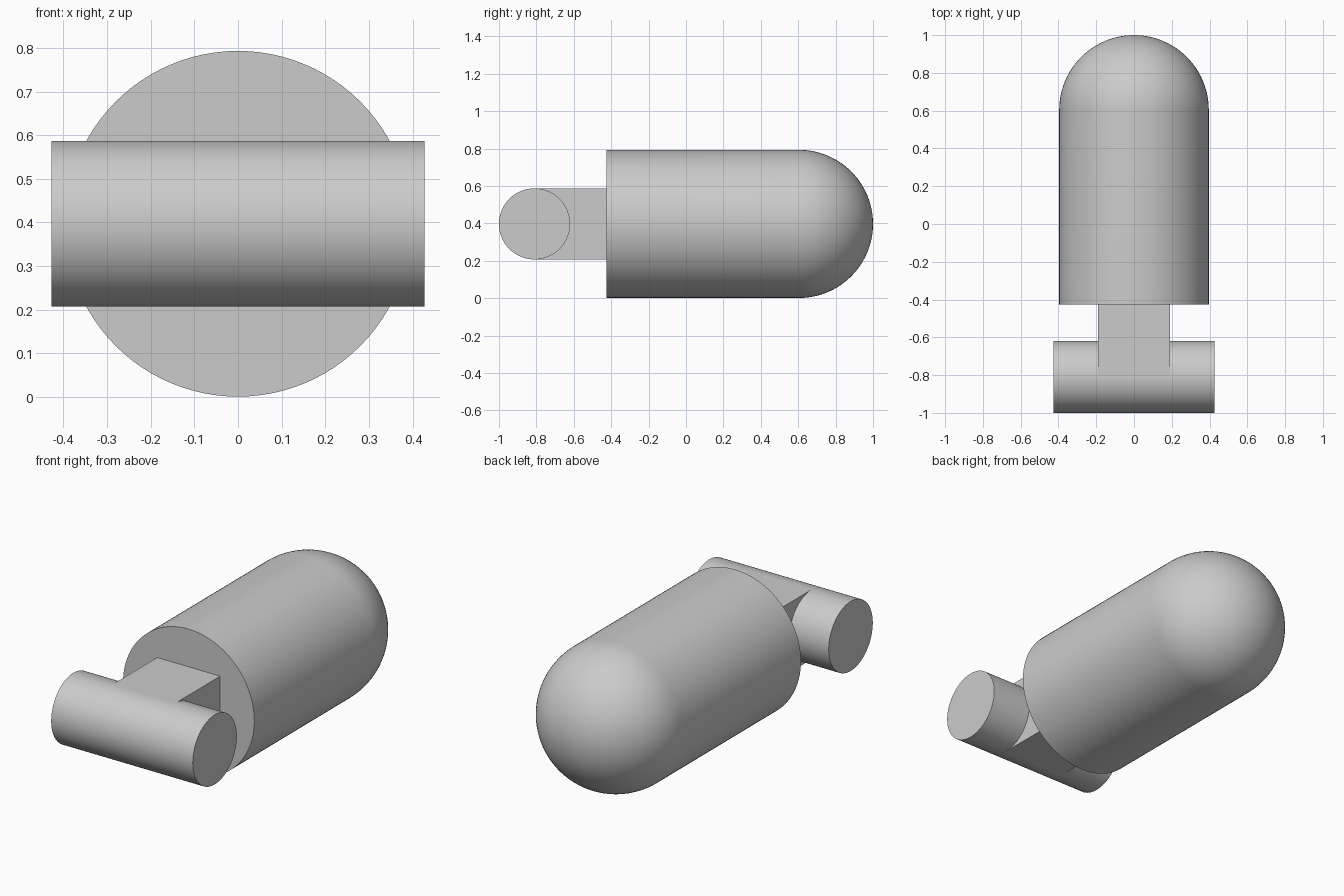
import bpy, bmesh, math
from mathutils import Matrix, Vector

cube = bpy.data.objects.get("Cube")
if cube:
    bpy.data.objects.remove(cube, do_unlink=True)

AXIS_Z = 0.397      # height of the shared centre line
BODY_R = 0.396
BODY_FRONT = -0.425
BAR_R = 0.19
BAR_Y = -0.81

grey = bpy.data.materials.new("plain_grey")
grey.use_nodes = True
colour = (0.6, 0.6, 0.6, 1)
grey.diffuse_color = colour
grey.node_tree.nodes["Principled BSDF"].inputs["Base Color"].default_value = colour


def add_object(name, bm, smooth=True):
    bmesh.ops.recalc_face_normals(bm, faces=bm.faces)
    mesh = bpy.data.meshes.new(name)
    bm.to_mesh(mesh)
    bm.free()
    mesh.materials.append(grey)
    obj = bpy.data.objects.new(name, mesh)
    bpy.context.collection.objects.link(obj)
    if smooth:
        bpy.ops.object.select_all(action="DESELECT")
        obj.select_set(True)
        bpy.context.view_layer.objects.active = obj
        bpy.ops.object.shade_smooth_by_angle(angle=math.radians(30))
    return obj


# Body: straight barrel with a domed back end, turned around the y axis
bm = bmesh.new()
dome_y = 1 - BODY_R
rings = 24
profile = [Vector((0, BODY_FRONT, 0)), Vector((BODY_R, BODY_FRONT, 0))]
for i in range(rings + 1):
    a = i / rings * math.pi / 2
    profile.append(Vector((BODY_R * math.cos(a), dome_y + BODY_R * math.sin(a), 0)))
verts = [bm.verts.new(p) for p in profile]
edges = [bm.edges.new(pair) for pair in zip(verts, verts[1:])]
bmesh.ops.spin(bm, geom=verts + edges, cent=(0, 0, 0), axis=(0, 1, 0),
               angle=math.tau, steps=96, use_merge=True)
bmesh.ops.remove_doubles(bm, verts=bm.verts, dist=1e-5)
bmesh.ops.translate(bm, verts=bm.verts, vec=(0, 0, AXIS_Z))
add_object("domed_body", bm)

# Crossbar: cylinder lying along x
bm = bmesh.new()
bmesh.ops.create_cone(bm, cap_ends=True, segments=96, radius1=BAR_R, radius2=BAR_R,
                      depth=0.854, matrix=Matrix.Translation((0, BAR_Y, AXIS_Z))
                      @ Matrix.Rotation(math.pi / 2, 4, "Y"))
add_object("crossbar", bm)

# Neck: square block joining crossbar and body
bm = bmesh.new()
length = BODY_FRONT - BAR_Y
bmesh.ops.create_cube(bm, size=1, matrix=Matrix.Translation(
    (0, BAR_Y + length / 2, AXIS_Z)) @ Matrix.Diagonal((2 * BAR_R, length, 2 * BAR_R, 1)))
add_object("neck", bm, smooth=False)
